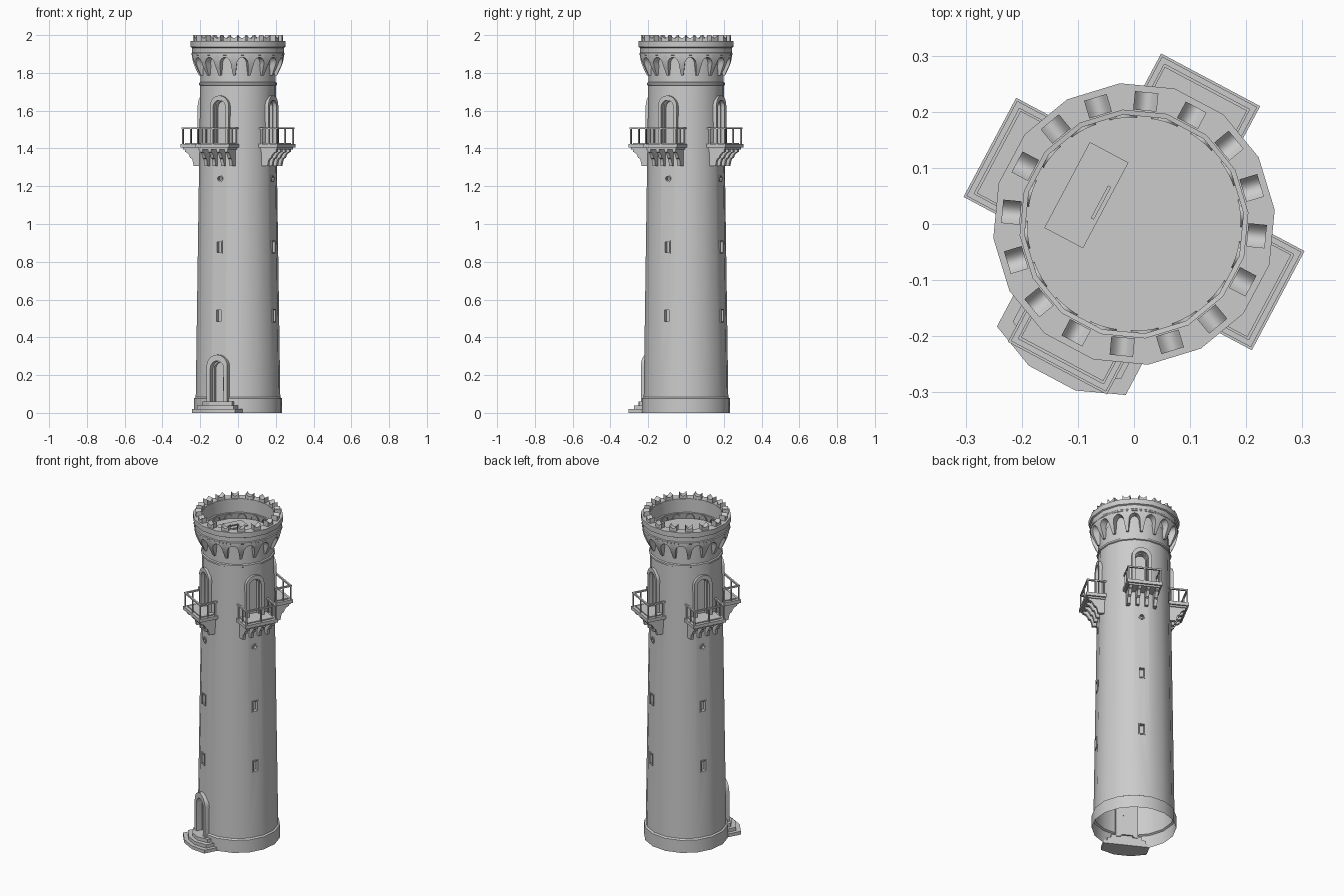
import bpy, bmesh
from math import sin, cos, pi, radians
from mathutils import Matrix

if "Cube" in bpy.data.objects:
    bpy.data.objects.remove(bpy.data.objects["Cube"])

TURN = radians(-28)      # whole tower is turned so the door faces front-left
N = 16


def make(name, bm, angle=0.0):
    bmesh.ops.remove_doubles(bm, verts=bm.verts, dist=1e-5)
    bmesh.ops.recalc_face_normals(bm, faces=bm.faces)
    me = bpy.data.meshes.new(name)
    bm.to_mesh(me)
    me.transform(Matrix.Rotation(angle + TURN, 4, 'Z'))
    ob = bpy.data.objects.new(name, me)
    bpy.context.collection.objects.link(ob)
    return ob


def loft(bm, a, b, closed=True):
    n = len(a)
    for i in range(n if closed else n - 1):
        j = (i + 1) % n
        bm.faces.new((a[i], a[j], b[j], b[i]))


def prism(bm, pts, lo, hi, axis):
    """Extrude a 2D outline along axis: 'x' (y,z), 'y' (x,z) or 'z' (x,y)."""
    def co(p, d):
        return {'x': (d, p[0], p[1]), 'y': (p[0], d, p[1]), 'z': (p[0], p[1], d)}[axis]
    a = [bm.verts.new(co(p, lo)) for p in pts]
    b = [bm.verts.new(co(p, hi)) for p in pts]
    loft(bm, a, b)
    bm.faces.new(a)
    bm.faces.new(b)


def box(bm, x0, x1, y0, y1, z0, z1):
    prism(bm, [(x0, y0), (x1, y0), (x1, y1), (x0, y1)], z0, z1, 'z')


def frame(bm, outer, inner, y0, y1, closed=True):
    rings = [[bm.verts.new((x, y, z)) for x, z in pts]
             for pts, y in ((outer, y0), (outer, y1), (inner, y1), (inner, y0))]
    for k in range(4):
        loft(bm, rings[k], rings[(k + 1) % 4], closed)
    if not closed:
        for e in (0, -1):
            bm.faces.new([r[e] for r in rings])


def arch(w, z0, top, n=12):
    s = top - w
    return [(-w, z0)] + [(-w * cos(pi * i / n), s + w * sin(pi * i / n)) for i in range(n + 1)] + [(w, z0)]


def rect(w, z0, z1):
    return [(-w, z0), (w, z0), (w, z1), (-w, z1)]


def disc(r, z, n=8):
    return [(r * cos(2 * pi * (i + .5) / n), z + r * sin(2 * pi * (i + .5) / n)) for i in range(n)]


def lathe(bm, profile, closed=False):
    rings = []
    for r, z in profile:
        rings.append([bm.verts.new((r * cos(2 * pi * (i + .5) / N), r * sin(2 * pi * (i + .5) / N), z))
                      for i in range(N)])
    for k in range(len(rings) - 1):
        loft(bm, rings[k], rings[k + 1])
    if closed:
        loft(bm, rings[-1], rings[0])
    else:
        bm.faces.new(rings[0])
        bm.faces.new(rings[-1])


def wall(z):             # distance of a flat wall side from the axis
    return .981 * (.226 - .0144 * z)


SLITS = [(.478, .55), (.843, .912)]
SIDES = [k * pi / 2 for k in range(4)]

# tapered tower body, top face is the roof deck
bm = bmesh.new()
lathe(bm, [(.235, 0), (.235, .077), (.225, .083), (.201, 1.733), (.207, 1.736),
           (.207, 1.747), (.2, 1.751), (.199, 1.85)])
body = make("tower_body", bm)

# cutters for door, balcony doors, slits and round windows
bm = bmesh.new()
prism(bm, arch(.04, .06, .275), -.35, -.185, 'y')
make_list = [make("cutter_door", bm)]
for a in SIDES:
    bm = bmesh.new()
    prism(bm, arch(.037, 1.425, 1.655), -.35, -.165, 'y')
    for z0, z1 in SLITS:
        prism(bm, rect(.013, z0 + .006, z1 - .006), -.35, -wall(z0) + .02, 'y')
    prism(bm, disc(.012, 1.24), -.35, -wall(1.24) + .02, 'y')
    make_list.append(make("cutter_side", bm, a))
for c in make_list:
    m = body.modifiers.new("cut", 'BOOLEAN')
    m.operation, m.solver, m.object = 'DIFFERENCE', 'EXACT', c
dg = bpy.context.evaluated_depsgraph_get()
cut = bpy.data.meshes.new_from_object(body.evaluated_get(dg))
body.modifiers.clear()
bm = bmesh.new()
bm.from_mesh(cut)
# the underside is open
bmesh.ops.delete(bm, geom=[f for f in bm.faces if all(v.co.z < 1e-4 for v in f.verts)], context='FACES')
bm.to_mesh(cut)
body.data = cut
for c in make_list:
    bpy.data.objects.remove(c)

# parapet ring
bm = bmesh.new()
lathe(bm, [(.204, 1.845), (.204, 1.968), (.252, 1.968), (.252, 1.937), (.244, 1.933), (.244, 1.908),
           (.248, 1.904), (.248, 1.896), (.24, 1.89), (.196, 1.885)], True)
make("parapet_ring", bm)

# merlons with hollowed tops
top = [(.021 - .0042 * i, 1.984 + .016 * ((i - 5) / 5) ** 2) for i in range(11)]
for k in range(N):
    bm = bmesh.new()
    prism(bm, [(-.021, 1.96), (.021, 1.96)] + top, -.236, -.203, 'y')
    make("merlon", bm, 2 * pi * k / N)

# flaring arcade of corbels under the parapet
cols = [(-.5, 1.787), (-.42, 1.787)] + [(-.34 * cos(pi * i / 10), 1.84 + .042 * sin(pi * i / 10))
                                       for i in range(11)] + [(.42, 1.787), (.5, 1.787)]
bm = bmesh.new()
for k in range(N):
    rows = []
    for u, zb in cols:
        a = 2 * pi * (k + .5 + u) / N
        col = [bm.verts.new((.19 * cos(a), .19 * sin(a), zb))]
        for j in range(5):
            z = zb + (1.895 - zb) * j / 4
            r = .207 + .036 * sin(pi / 2 * (z - 1.787) / .108)
            col.append(bm.verts.new((r * cos(a), r * sin(a), z)))
        rows.append(col)
    for a, b in zip(rows, rows[1:]):
        loft(bm, a, b, False)
make("corbel_arcade", bm)

# balconies, their doors and the small windows on all four sides
BRACKET = [(-.17, 1.396), (-.274, 1.396), (-.274, 1.382), (-.258, 1.376), (-.247, 1.362), (-.243, 1.35),
           (-.231, 1.345), (-.225, 1.327), (-.222, 1.307), (-.17, 1.307)]
for a in SIDES:
    bm = bmesh.new()
    box(bm, -.09, .09, -.281, -.17, 1.394, 1.408)
    box(bm, -.1, .1, -.291, -.17, 1.404, 1.424)
    box(bm, -.083, .083, -.273, -.17, 1.42, 1.43)
    make("balcony_slab", bm, a)

    bm = bmesh.new()
    for x in (-.075, -.025, .025, .075):
        prism(bm, BRACKET, x - .009, x + .009, 'x')
    make("balcony_brackets", bm, a)

    bm = bmesh.new()
    t = .0035
    posts = [(x, -.282) for x in (-.091, 0, .091)] + [(s * .091, y) for s in (-1, 1) for y in (-.235, -.19)]
    for x, y in posts:
        box(bm, x - t, x + t, y - t, y + t, 1.42, 1.504)
    box(bm, -.096, .096, -.287, -.277, 1.502, 1.511)
    for s in (-1, 1):
        box(bm, s * .091 - .005, s * .091 + .005, -.277, -.175, 1.502, 1.511)
    make("balcony_railing", bm, a)

    bm = bmesh.new()
    frame(bm, arch(.056, 1.42, 1.68), arch(.037, 1.42, 1.655), -.212, -.175, False)
    frame(bm, arch(.037, 1.42, 1.655), arch(.031, 1.42, 1.649), -.19, -.165, False)
    make("balcony_door_frame", bm, a)

    for z0, z1 in SLITS:
        bm = bmesh.new()
        w = wall(z0)
        frame(bm, rect(.019, z0, z1), rect(.013, z0 + .006, z1 - .006), -w - .004, -w + .012)
        make("slit_window_frame", bm, a)
    bm = bmesh.new()
    w = wall(1.24)
    frame(bm, disc(.019, 1.24), disc(.012, 1.24), -w - .005, -w + .012)
    make("round_window_frame", bm, a)

# entrance door frame and handle
bm = bmesh.new()
frame(bm, arch(.062, .05, .308), arch(.04, .05, .275), -.238, -.19, False)
frame(bm, arch(.04, .05, .275), arch(.033, .05, .268), -.205, -.185, False)
make("door_frame", bm)
bm = bmesh.new()
box(bm, .017, .022, -.2, -.194, .115, .19)
for z in (.12, .18):
    box(bm, .017, .022, -.196, -.184, z, z + .005)
make("door_handle", bm)

# faceted entrance steps
for i in range(3):
    d = .021 * i
    bm = bmesh.new()
    w, c = .13 - d, .047 - d * .4
    prism(bm, [(-w, -.195), (-w, -.276 + d), (-c, -.311 + d), (c, -.311 + d), (w, -.276 + d), (w, -.195)],
          .02 * i, .02 * i + .02, 'z')
    make("entrance_step", bm)

# roof hatch and handle
bm = bmesh.new()
box(bm, -.138, -.06, -.081, .092, 1.845, 1.856)
make("roof_hatch", bm)
bm = bmesh.new()
box(bm, -.073, -.067, -.027, .039, 1.866, 1.872)
for y in (-.027, .033):
    box(bm, -.073, -.067, y, y + .006, 1.85, 1.868)
make("hatch_handle", bm)

# smooth shading on the round parts
bpy.ops.object.select_all(action='SELECT')
bpy.context.view_layer.objects.active = body
bpy.ops.object.shade_smooth_by_angle(angle=radians(30))
